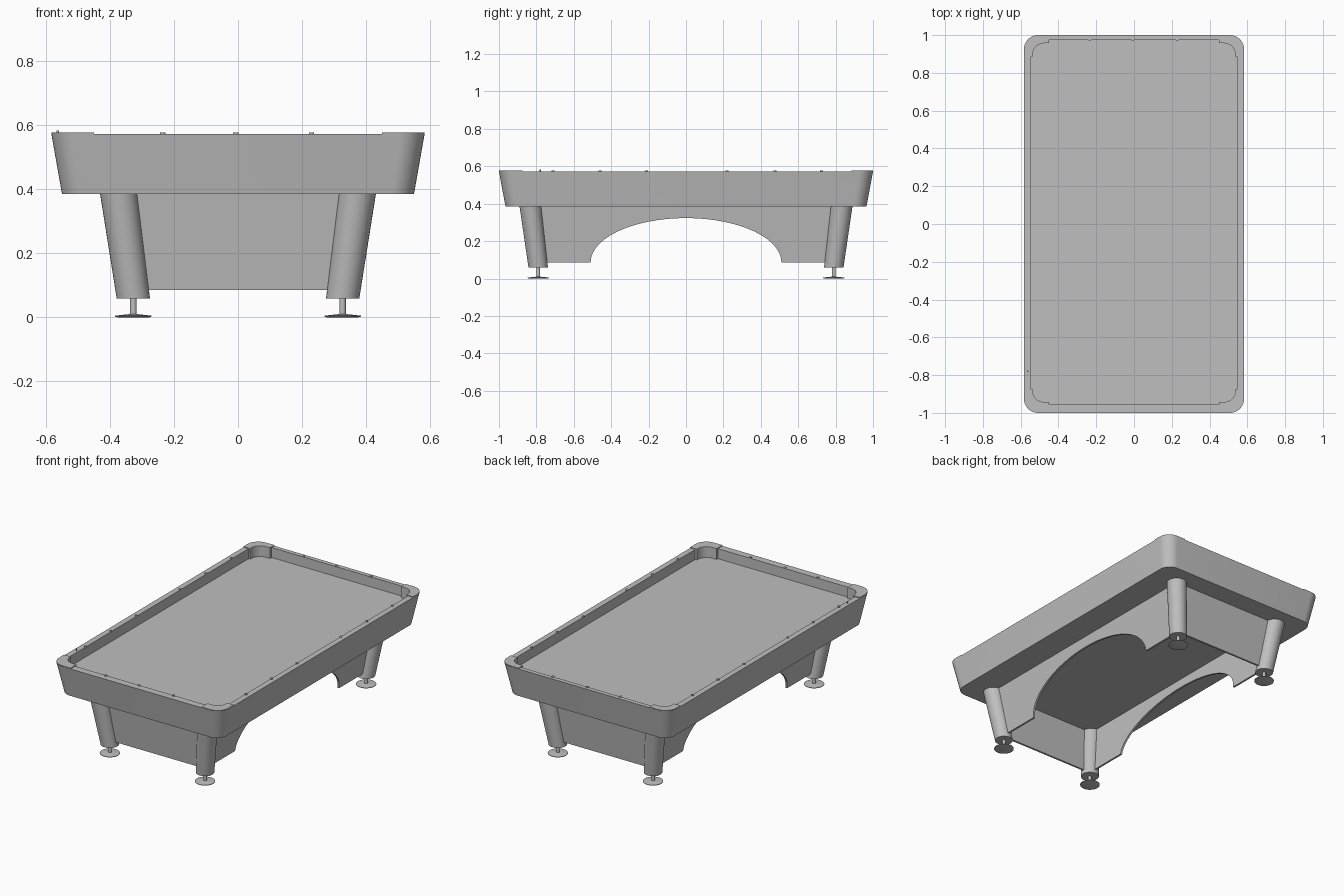
import bpy, bmesh, math

old = bpy.data.objects.get("Cube")
if old:
    bpy.data.objects.remove(old, do_unlink=True)

grey = bpy.data.materials.new("plain_grey")
grey.use_nodes = True
grey.diffuse_color = (0.52, 0.52, 0.52, 1)
grey.node_tree.nodes["Principled BSDF"].inputs["Base Color"].default_value = grey.diffuse_color

BASE, RAIL, CAP, BED = 0.385, 0.572, 0.577, 0.51
LEG_FOOT = 0.058


def loft(name, rings):
    """Skin equal-length rings of points and close both ends."""
    bm = bmesh.new()
    loops = [[bm.verts.new(p) for p in ring] for ring in rings]
    n = len(loops[0])
    for a, b in zip(loops, loops[1:]):
        for i in range(n):
            j = (i + 1) % n
            bm.faces.new((a[i], a[j], b[j], b[i]))
    bm.faces.new(loops[0])
    bm.faces.new(loops[-1])
    bmesh.ops.recalc_face_normals(bm, faces=bm.faces)
    mesh = bpy.data.meshes.new(name)
    bm.to_mesh(mesh)
    bm.free()
    mesh.materials.append(grey)
    ob = bpy.data.objects.new(name, mesh)
    bpy.context.collection.objects.link(ob)
    bpy.ops.object.select_all(action="DESELECT")
    ob.select_set(True)
    bpy.context.view_layer.objects.active = ob
    bpy.ops.object.shade_smooth_by_angle(angle=math.radians(35))
    return ob


def arc(cx, cy, r, start, steps=10):
    """Quarter circle, counter-clockwise from a start angle in degrees."""
    angles = [math.radians(start + 90 * i / steps) for i in range(steps + 1)]
    return [(cx + r * math.cos(a), cy + r * math.sin(a)) for a in angles]


def rounded(hx, y0, y1, r, z):
    pts = arc(hx - r, y1 - r, r, 0) + arc(r - hx, y1 - r, r, 90)
    pts += arc(r - hx, y0 + r, r, 180) + arc(hx - r, y0 + r, r, 270)
    return [(x, y, z) for x, y in pts]


def circle(x, y, z, r, n=32):
    return [(x + r * math.cos(math.tau * i / n), y + r * math.sin(math.tau * i / n), z)
            for i in range(n)]


def leg_axis(z):
    """Centre of the splayed leg at a height."""
    t = (z - LEG_FOOT) / (BASE - LEG_FOOT)
    return 0.327 + 0.046 * t, 0.79 + 0.042 * t


# Flared cabinet with the sunken playing bed
loft("table_body", [
    rounded(0.55, -0.965, 0.965, 0.07, BASE),
    rounded(0.583, -1, 1, 0.075, RAIL),
    rounded(0.548, -0.955, 0.973, 0.04, RAIL),
    rounded(0.548, -0.955, 0.973, 0.04, BED),
])

for sx, sy in ((1, 1), (-1, 1), (-1, -1), (1, -1)):
    tag = ("left" if sx > 0 else "right") + ("_back" if sy > 0 else "_front")
    inner_y = 0.957 if sy > 0 else 0.942
    end_y = 0.885 if sy > 0 else 0.873

    # Corner cap with a rounded inner lining
    def cap_ring(z, inset):
        hx, hy, r = 0.583 - inset, 1 - inset, 0.075
        pts = [(hx, end_y)] + arc(hx - r, hy - r, r, 0) + [(0.45, hy)]
        pts += [(0.45, inner_y)] + arc(0.537 - 0.06, inner_y - 0.06, 0.06, 0)[::-1]
        pts += [(0.537, end_y)]
        return [(sx * x, sy * y, z) for x, y in pts]
    loft("corner_cap_" + tag, [cap_ring(BED - 0.002, 0.014), cap_ring(CAP, 0)])

    # Splayed leg
    bx, by = leg_axis(LEG_FOOT)
    tx, ty = leg_axis(BASE + 0.005)
    loft("leg_" + tag, [circle(sx * bx, sy * by, LEG_FOOT, 0.052),
                        circle(sx * tx, sy * ty, BASE + 0.005, 0.058)])

    # Levelling foot: disc and threaded stem as one turned profile
    profile = ((0.05, 0), (0.057, 0.002), (0.057, 0.005), (0.02, 0.009),
               (0.01, 0.01), (0.01, LEG_FOOT + 0.005))
    loft("foot_" + tag, [circle(sx * bx, sy * by, z, r) for r, z in profile])

# Sloping skirt panels between the legs
LOW, THICK = 0.086, 0.006
arch = [(0.51 * math.cos(math.pi * i / 40), LOW + 0.237 * math.sin(math.pi * i / 40))
        for i in range(41)]
for s, side, end in ((1, "left", "back"), (-1, "right", "front")):
    low_y, high_y = leg_axis(LOW)[1], leg_axis(BASE)[1]
    outline = [(-high_y, BASE), (-low_y, LOW)] + arch[::-1] + [(low_y, LOW), (high_y, BASE)]
    loft("side_panel_" + side, [[(s * (leg_axis(z)[0] + d), y, z) for y, z in outline]
                                for d in (-THICK, THICK)])
    low_x, high_x = leg_axis(LOW)[0], leg_axis(BASE)[0]
    outline = [(-high_x, BASE), (-low_x, LOW), (low_x, LOW), (high_x, BASE)]
    loft("end_panel_" + end, [[(x, s * (leg_axis(z)[1] + d), z) for x, z in outline]
                              for d in (-THICK, THICK)])


# Raised rail markers along the inner edge
def marker(x, y, r=0.008, top=CAP):
    loft("rail_marker", [circle(x, y, RAIL - 0.004, r, 12), circle(x, y, top, r, 12)])


for x in (-0.235, -0.007, 0.23):
    marker(x, 0.977)
    marker(x, -0.96)
for y in (-0.71, -0.46, -0.21, 0.22, 0.475, 0.725):
    marker(0.552, y)
    marker(-0.552, y)

# Small pin on the right rail
marker(-0.563, -0.78, 0.004, 0.583)
